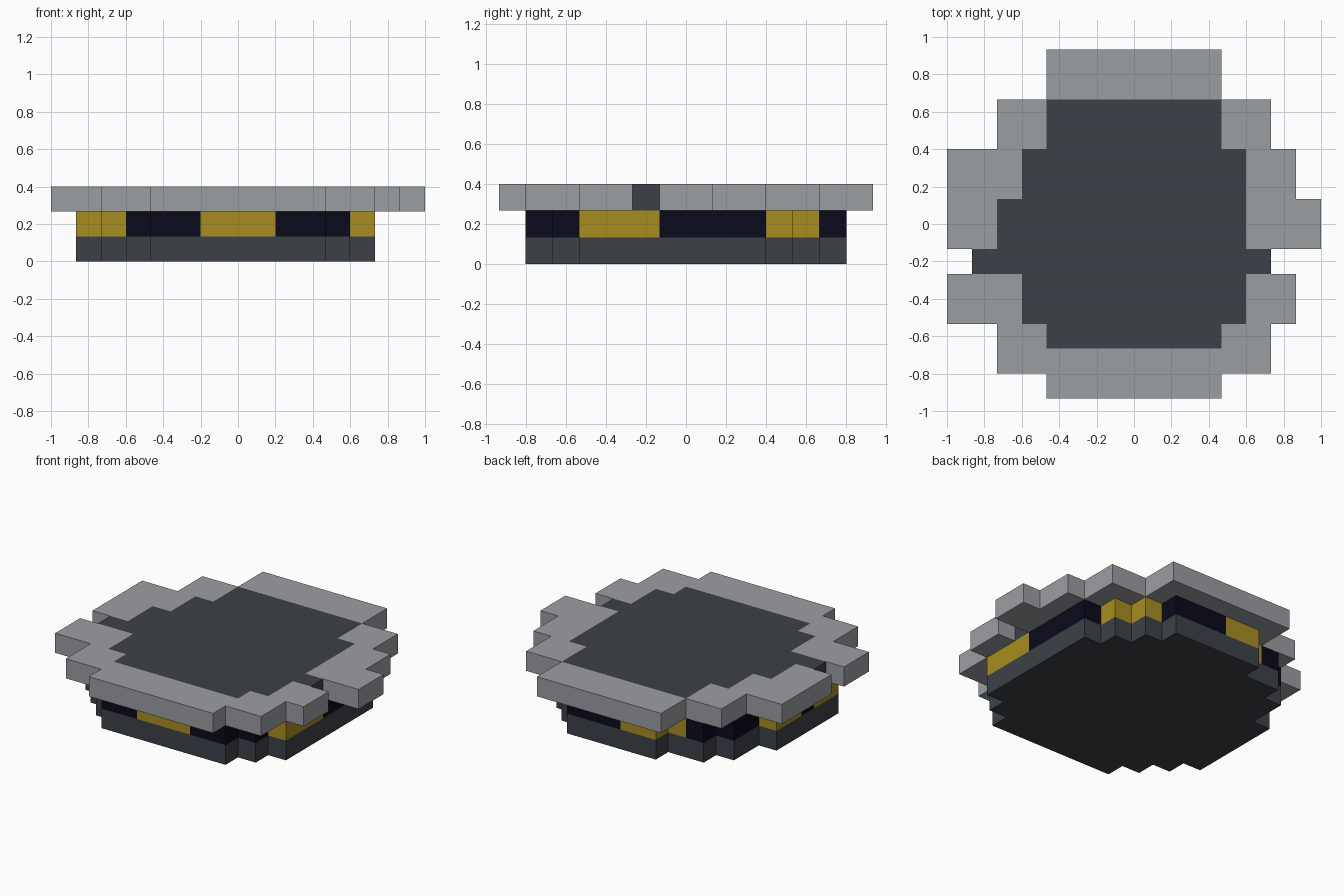
import bpy
import bmesh
from math import floor, radians

cube = bpy.data.objects.get("Cube")
if cube:
    bpy.data.objects.remove(cube, do_unlink=True)

U = 2 / 15                 # side of one block
X0, Y0 = -7.5, -7.0        # grid corner, in blocks


def material(name, rgb):
    m = bpy.data.materials.new(name)
    m.use_nodes = True
    m.diffuse_color = (*rgb, 1)
    m.node_tree.nodes["Principled BSDF"].inputs["Base Color"].default_value = (*rgb, 1)
    return m


CHARCOAL = material("charcoal", (0.045, 0.053, 0.062))
GREY = material("light grey", (0.33, 0.342, 0.361))
YELLOW = material("mustard yellow", (0.39, 0.27, 0.015))
NAVY = material("dark navy", (0.003, 0.003, 0.012))


def cells_of(rows):
    """Expand (first row, last row, start column, end column) spans into cells."""
    return {(i, j) for j0, j1, a, b in rows for j in range(j0, j1 + 1) for i in range(a, b)}


def slab(name, cells, level, mats, side_rule=None):
    """Extrude a set of grid cells into a one-block-thick slab."""
    bm = bmesh.new()
    corners = {}

    def corner(i, j):
        if (i, j) not in corners:
            corners[i, j] = bm.verts.new(((i + X0) * U, (j + Y0) * U, level * U))
        return corners[i, j]

    for i, j in sorted(cells):
        bm.faces.new([corner(i, j), corner(i, j + 1), corner(i + 1, j + 1), corner(i + 1, j)])
    grown = bmesh.ops.extrude_face_region(bm, geom=bm.faces[:], use_keep_orig=True)["geom"]
    for v in grown:
        if isinstance(v, bmesh.types.BMVert):
            v.co.z += U
    bmesh.ops.recalc_face_normals(bm, faces=bm.faces[:])
    # Colour each side face by the block it belongs to
    for f in bm.faces:
        f.material_index = 0
        if side_rule and abs(f.normal.z) < 0.5:
            p = f.calc_center_median() / U - f.normal * 0.5
            f.material_index = int(side_rule(floor(p.x - X0), floor(p.y - Y0)))
    bmesh.ops.dissolve_limit(bm, angle_limit=radians(1), verts=bm.verts[:],
                             edges=bm.edges[:], delimit={'MATERIAL'})
    mesh = bpy.data.meshes.new(name)
    bm.to_mesh(mesh)
    bm.free()
    for m in mats:
        mesh.materials.append(m)
    obj = bpy.data.objects.new(name, mesh)
    bpy.context.collection.objects.link(obj)
    return obj


# Stepped footprint shared by the base and the striped band
footprint = cells_of([
    (1, 1, 4, 11), (2, 2, 3, 12), (3, 3, 2, 13), (4, 8, 1, 13),
    (9, 9, 2, 13), (10, 10, 2, 12), (11, 11, 3, 11), (12, 12, 5, 10)])

# Yellow stripes around the band
stripes = cells_of([
    (1, 1, 6, 9), (3, 5, 12, 13), (10, 11, 10, 12),
    (11, 12, 4, 7), (7, 8, 1, 2), (3, 5, 1, 3)])

# Top deck and the full outline of its overhanging rim
deck = cells_of([
    (2, 2, 4, 11), (3, 4, 3, 12), (5, 5, 1, 13),
    (6, 7, 2, 12), (8, 9, 3, 12), (10, 11, 4, 11)])
outline = cells_of([
    (0, 0, 4, 11), (1, 2, 2, 13), (3, 4, 0, 14), (6, 7, 0, 15),
    (8, 9, 0, 14), (10, 11, 2, 13), (12, 13, 4, 11)])

slab("base", footprint, 0, [CHARCOAL])
slab("striped_band", footprint, 1, [NAVY, YELLOW], lambda i, j: (i, j) in stripes)
slab("top_deck", deck, 2, [CHARCOAL])
slab("overhanging_rim", outline - deck, 2, [GREY])
